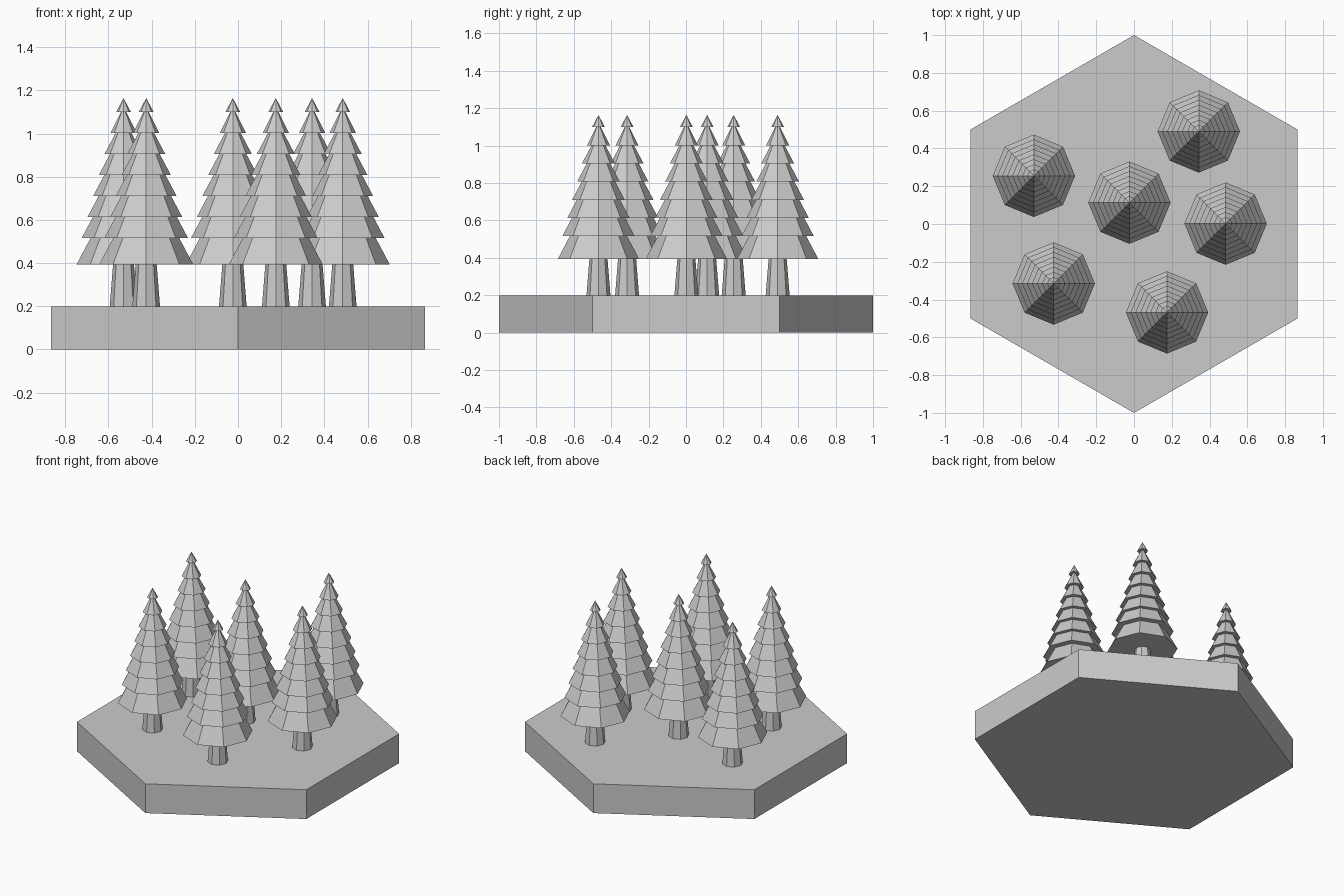
import bpy, bmesh
from math import sin, cos, pi

if "Cube" in bpy.data.objects:
    bpy.data.objects.remove(bpy.data.objects["Cube"])


def make_object(name, mesh, location=(0, 0, 0)):
    obj = bpy.data.objects.new(name, mesh)
    obj.location = location
    bpy.context.collection.objects.link(obj)
    return obj


def lathe(name, profile, sides):
    """Revolve (radius, z) rings into a closed flat-faced mesh; radius 0 is a tip."""
    bm = bmesh.new()
    rings = []
    for r, z in profile:
        n = sides if r > 0 else 1
        rings.append([bm.verts.new((r * sin(2 * pi * i / sides),
                                    r * cos(2 * pi * i / sides), z)) for i in range(n)])
    for a, b in zip(rings, rings[1:]):
        for i in range(sides):
            j = (i + 1) % sides
            bm.faces.new((a[i], a[j], b[0]) if len(b) == 1 else (a[i], a[j], b[j], b[i]))
    for ring in (rings[0], rings[-1]):
        if len(ring) > 1:
            bm.faces.new(ring)
    bmesh.ops.recalc_face_normals(bm, faces=bm.faces)
    mesh = bpy.data.meshes.new(name)
    bm.to_mesh(mesh)
    bm.free()
    return mesh


# Hexagonal ground tile
make_object("hex_base", lathe("hex_base", [(1, 0), (1, 0.2)], 6))

# Tapered trunk
trunk = lathe("trunk", [(0.064, 0.2), (0.048, 0.4)], 8)

# Foliage: eight overlapping skirts, ending in a pointed tip
skirts = [(0.218, 0.393), (0.193, 0.517), (0.167, 0.613), (0.141, 0.71),
          (0.114, 0.808), (0.088, 0.905), (0.061, 1.002), (0.034, 1.10)]
profile = []
for k, (r, z) in enumerate(skirts):
    profile.append((r, z))
    if k + 1 < len(skirts):
        top_z = skirts[k + 1][1]
        profile.append((max(r - 0.53 * (top_z - z), 0.012), top_z))
profile.append((0, 1.164))
foliage = lathe("foliage", profile, 8)

# Six trees share the same two meshes
spots = [(-0.53, 0.255), (0.343, 0.49), (-0.024, 0.113),
         (0.485, 0.002), (-0.425, -0.315), (0.175, -0.468)]
for n, (x, y) in enumerate(spots, 1):
    make_object(f"trunk_{n}", trunk, (x, y, 0))
    make_object(f"foliage_{n}", foliage, (x, y, 0))
